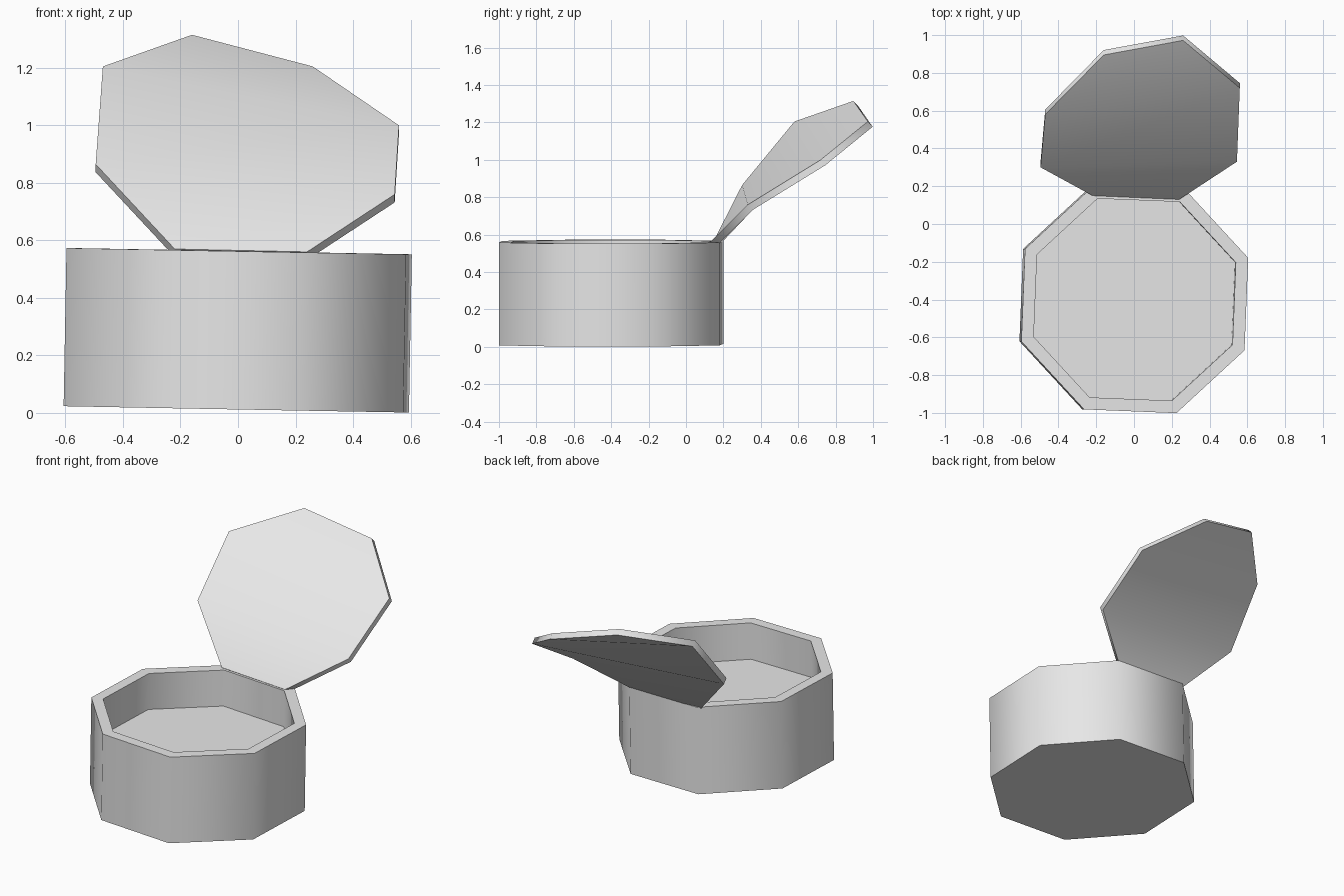
import bpy, bmesh, math
from mathutils import Vector

cube = bpy.data.objects.get("Cube")
if cube:
    bpy.data.objects.remove(cube, do_unlink=True)

grey = bpy.data.materials.new("light_grey")
grey.use_nodes = True
colour = (0.8, 0.8, 0.8, 1)
grey.diffuse_color = colour
grey.node_tree.nodes["Principled BSDF"].inputs["Base Color"].default_value = colour


def finish(bm, name):
    """Turn a bmesh into a smooth object with sharp rims."""
    bmesh.ops.recalc_face_normals(bm, faces=bm.faces)
    mesh = bpy.data.meshes.new(name)
    bm.to_mesh(mesh)
    bm.free()
    mesh.materials.append(grey)
    obj = bpy.data.objects.new(name, mesh)
    bpy.context.collection.objects.link(obj)
    bpy.ops.object.select_all(action='DESELECT')
    obj.select_set(True)
    bpy.context.view_layer.objects.active = obj
    bpy.ops.object.shade_smooth_by_angle(angle=math.radians(60))
    return obj


def bridge(bm, a, b):
    """Join two equal rings with quads."""
    for i in range(len(a)):
        j = (i + 1) % len(a)
        bm.faces.new((a[i], a[j], b[j], b[i]))


# Octagonal box: outer wall, rim, inner wall and raised floor
SIDES = 8
profile = [(0.64, 0), (0.64, 0.55), (0.57, 0.55), (0.57, 0.32)]
bm = bmesh.new()
rings = []
for radius, z in profile:
    angles = [(i + 0.5) * math.tau / SIDES for i in range(SIDES)]
    rings.append([bm.verts.new((radius * math.cos(a), radius * math.sin(a), z)) for a in angles])
for lower, upper in zip(rings, rings[1:]):
    bridge(bm, lower, upper)
bm.faces.new(rings[0])
bm.faces.new(rings[-1])
box = finish(bm, "octagonal_box")
box.location = (-0.006, -0.4, 0.0125)
box.rotation_euler = (0, math.radians(1.05), math.radians(-2.3))

# Open lid: twisted octagonal panel hinged on the back rim, in rows from hinge to tip
rows = [
    ((-0.22, 0.15, 0.57), (0.24, 0.13, 0.56)),
    ((-0.495, 0.30, 0.865), (0.545, 0.33, 0.76)),
    ((-0.47, 0.58, 1.205), (0.56, 0.72, 1.0)),
    ((-0.16, 0.895, 1.315), (0.26, 0.972, 1.205)),
]
thickness = Vector((0, 0.026, -0.028))
bm = bmesh.new()
outlines = []
for offset in (Vector(), thickness):
    left = [bm.verts.new(Vector(l) + offset) for l, r in rows]
    right = [bm.verts.new(Vector(r) + offset) for l, r in rows]
    for i in range(len(rows) - 1):
        bm.faces.new((left[i], right[i], right[i + 1], left[i + 1]))
    outlines.append(right + left[::-1])
bridge(bm, *outlines)
finish(bm, "open_lid")
